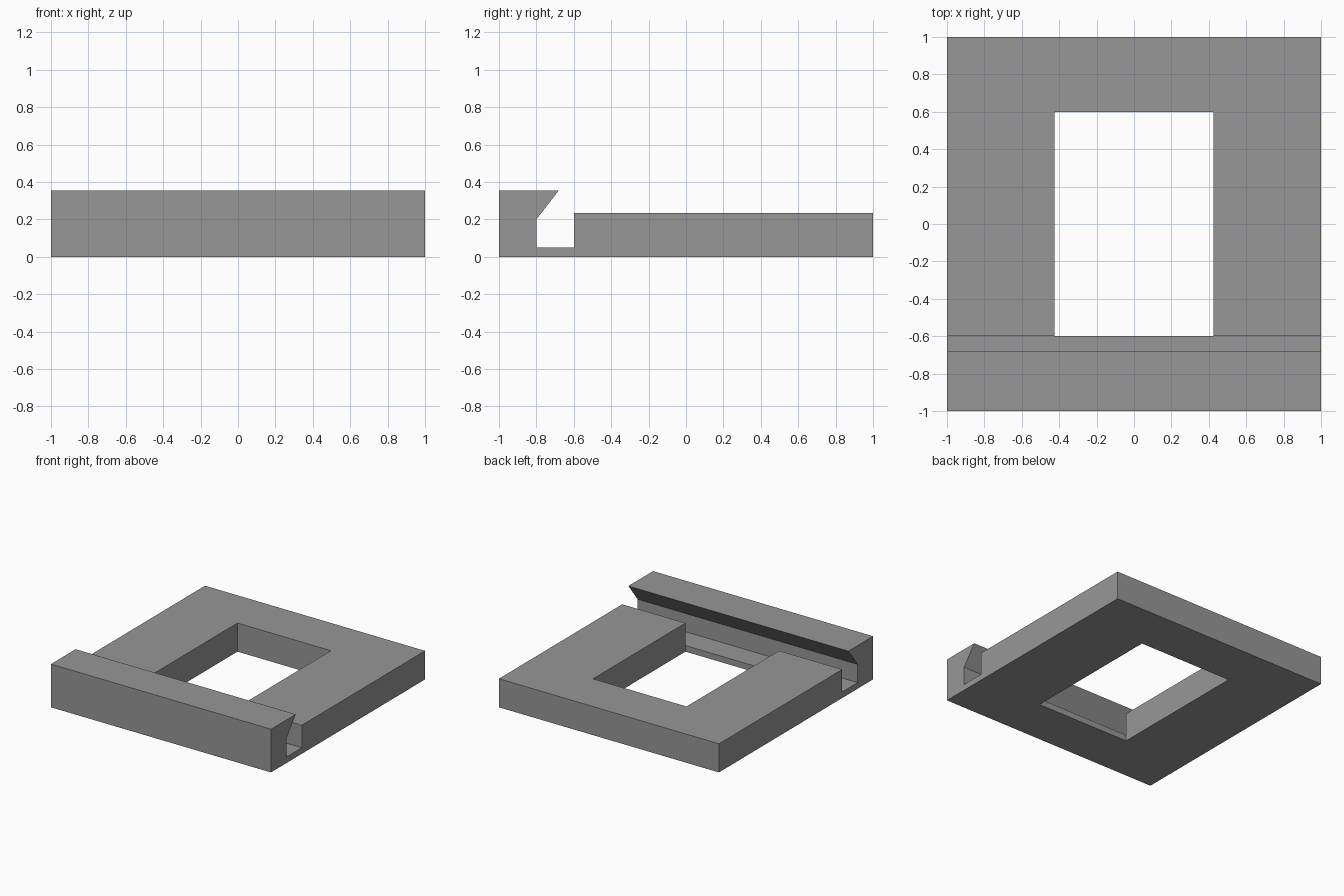
import bpy
import bmesh

if "Cube" in bpy.data.objects:
    bpy.data.objects.remove(bpy.data.objects["Cube"])

# Side profile (y, z): hooked front rail, groove, flat plate
HOLE_Y, HOLE_X = 0.6, 0.425
FLOOR, PLATE, TOP = 0.05, 0.235, 0.355
profile = [(-1, 0), (-HOLE_Y, 0), (HOLE_Y, 0), (1, 0), (1, PLATE),
           (HOLE_Y, PLATE), (-HOLE_Y, PLATE), (-HOLE_Y, FLOOR),
           (-0.8, FLOOR), (-0.8, 0.2), (-0.68, TOP), (-1, TOP)]
stations = [-1, -HOLE_X, HOLE_X, 1]

bm = bmesh.new()
rings = [[bm.verts.new((x, y, z)) for y, z in profile] for x in stations]
n = len(profile)

# Outer skin in three spans, leaving the window open in the middle one
open_edges = {1, 5, 6}
for s in range(3):
    a, b = rings[s], rings[s + 1]
    for i in range(n):
        if s == 1 and i in open_edges:
            continue
        j = (i + 1) % n
        bm.faces.new((a[i], a[j], b[j], b[i]))

# End caps
bm.faces.new(rings[0])
bm.faces.new(rings[3])

# Window walls: left and right, then back and the low front lip
left, right = rings[1], rings[2]
for ring in (left, right):
    bm.faces.new([ring[i] for i in (1, 2, 5, 6, 7)])
for i, j in ((2, 5), (1, 7)):
    bm.faces.new((left[i], left[j], right[j], right[i]))

bmesh.ops.recalc_face_normals(bm, faces=bm.faces)
mesh = bpy.data.meshes.new("frame_plate")
bm.to_mesh(mesh)
bm.free()

grey = bpy.data.materials.new("mid grey")
grey.diffuse_color = (0.31, 0.31, 0.31, 1)
grey.use_nodes = True
grey.node_tree.nodes["Principled BSDF"].inputs["Base Color"].default_value = grey.diffuse_color
mesh.materials.append(grey)
plate = bpy.data.objects.new("frame_plate_with_hooked_rail", mesh)
bpy.context.collection.objects.link(plate)
